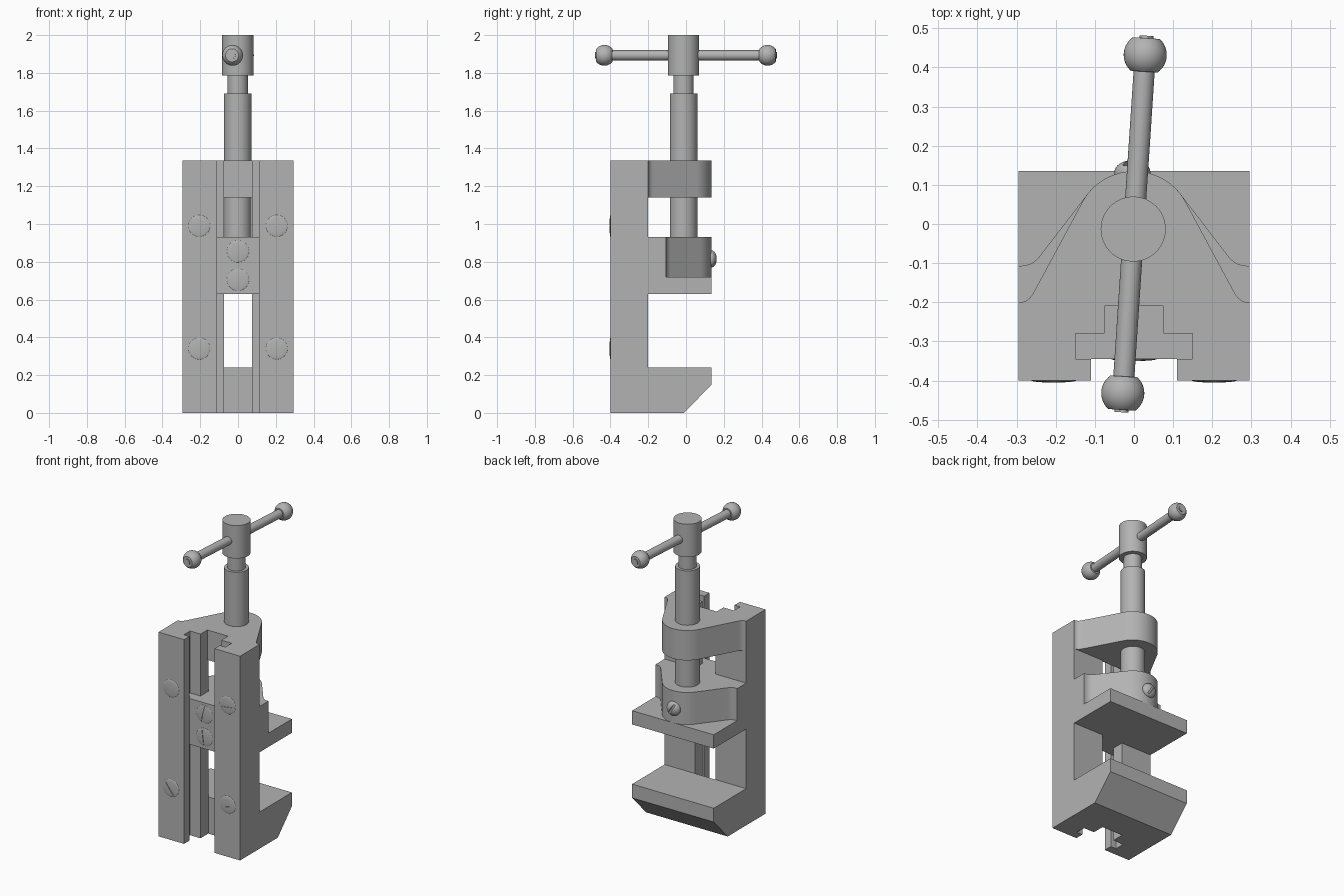
import bpy, bmesh
from math import pi, sin, cos, radians, acos, atan2, hypot, sqrt
from mathutils import Matrix, Vector

if "Cube" in bpy.data.objects:
    bpy.data.objects.remove(bpy.data.objects["Cube"], do_unlink=True)

steel = bpy.data.materials.new("steel_grey")
steel.use_nodes = True
GREY = (0.45, 0.45, 0.45, 1)
steel.diffuse_color = GREY
steel.node_tree.nodes["Principled BSDF"].inputs["Base Color"].default_value = GREY


def finish(name, bm, matrix=Matrix()):
    """Turn a bmesh into a named object, smooth with sharp edges kept."""
    bmesh.ops.recalc_face_normals(bm, faces=bm.faces)
    bm.transform(matrix)
    mesh = bpy.data.meshes.new(name)
    bm.to_mesh(mesh)
    bm.free()
    mesh.materials.append(steel)
    mesh.shade_smooth()
    mesh.set_sharp_from_angle(angle=radians(30))
    obj = bpy.data.objects.new(name, mesh)
    bpy.context.collection.objects.link(obj)
    return obj


def prism(name, points, low, high, axis="z"):
    """Extrude an outline: (x, y) along z, or (y, z) along x."""
    bm = bmesh.new()
    place = (lambda p: (p[0], p[1], low)) if axis == "z" else (lambda p: (low, p[0], p[1]))
    face = bm.faces.new([bm.verts.new(place(p)) for p in points])
    ext = bmesh.ops.extrude_face_region(bm, geom=[face])
    move = Vector((0, 0, high - low)) if axis == "z" else Vector((high - low, 0, 0))
    bmesh.ops.translate(bm, vec=move, verts=[v for v in ext["geom"] if isinstance(v, bmesh.types.BMVert)])
    return finish(name, bm)


def lathe(name, profile, matrix, steps=48):
    """Revolve (radius, height) points about the local z axis."""
    bm = bmesh.new()
    verts = [bm.verts.new((r, 0, h)) for r, h in profile]
    edges = [bm.edges.new(pair) for pair in zip(verts, verts[1:])]
    bmesh.ops.spin(bm, geom=verts + edges, axis=(0, 0, 1), cent=(0, 0, 0),
                   angle=2 * pi, steps=steps)
    bmesh.ops.remove_doubles(bm, verts=bm.verts, dist=1e-5)
    return finish(name, bm, matrix)


def slotted_screw(name, location, turn, radius, height, slot_width, slot_depth, back=False):
    """Domed head with a straight slot cut across it."""
    frame = (Matrix.Translation(location) @ Matrix.Rotation(-pi / 2 if back else pi / 2, 4, "X")
             @ Matrix.Rotation(radians(turn), 4, "Z"))
    dome = [(radius * cos(i * pi / 16), height * sin(i * pi / 16)) for i in range(8)]
    profile = [(0, -0.02), (radius, -0.02)] + dome + [(0, height)]
    head = lathe(name, profile, frame, 40)
    bm = bmesh.new()
    bmesh.ops.create_cube(bm, size=1, matrix=Matrix.Translation((0, 0, height - slot_depth + 0.05))
                          @ Matrix.Diagonal((radius * 3, slot_width, 0.1, 1)))
    cutter = finish("slot_cutter", bm, frame)
    cutter.hide_render = True
    cut = head.modifiers.new("slot", "BOOLEAN")
    cut.operation, cut.object, cut.solver = "DIFFERENCE", cutter, "EXACT"
    bpy.context.view_layer.update()
    graph = bpy.context.evaluated_depsgraph_get()
    mesh = bpy.data.meshes.new_from_object(head.evaluated_get(graph))
    head.modifiers.clear()
    head.data = mesh
    mesh.set_sharp_from_angle(angle=radians(30))
    bpy.data.objects.remove(cutter, do_unlink=True)


HALF = 0.295      # half width of the body
BACK = -0.20      # rear face of the column
AXIS = -0.015     # y of the screw axis


def lug(name, corner_x, y, low, high):
    """Rounded hub joined by tangent flanks to the full body width."""
    hub = 0.15
    dx, dy = corner_x, y - AXIS
    start = atan2(dy, dx) + acos(hub / hypot(dx, dy))
    arc = [(hub * cos(start + (pi - 2 * start) * i / 24),
            AXIS + hub * sin(start + (pi - 2 * start) * i / 24)) for i in range(25)]
    # soft fillet where the flank meets the body
    corner, edge = Vector((corner_x, y)), Vector((HALF - 0.003, y))
    flank = corner + (Vector(arc[0]) - corner).normalized() * 0.03
    right = [(1 - t) ** 2 * edge + 2 * t * (1 - t) * corner + t * t * flank
             for t in (i / 6 for i in range(7))]
    left = [(-p.x, p.y) for p in reversed(right)]
    base = BACK - 0.01 if y == BACK else BACK
    outline = [(HALF, base), (HALF, y)] + [tuple(p) for p in right] + arc + left
    prism(name, outline + [(-HALF, y), (-HALF, base)], low, high)


# Two rails that leave a T-shaped slot between them
rail = [(HALF, -0.4), (HALF, BACK), (0.075, BACK), (0.075, -0.28),
        (0.15, -0.28), (0.15, -0.345), (0.11, -0.345), (0.11, -0.4)]
prism("left_rail", rail, 0, 1.335)
prism("right_rail", [(-x, y) for x, y in rail], 0, 1.335)

# Fixed jaw with a chamfered nose, and the upper screw lug
prism("fixed_jaw", [(BACK, 0), (-0.01, 0), (0.135, 0.15), (0.135, 0.24), (BACK, 0.24)],
      -HALF, HALF, "x")
lug("screw_lug", 0.27, BACK, 1.14, 1.335)

# Sliding jaw: plate, boss and the T-shaped guide
prism("sliding_jaw_plate", [(BACK, 0.63), (0.135, 0.63), (0.135, 0.72), (BACK, 0.72)],
      -HALF, HALF, "x")
lug("sliding_jaw_boss", 0.26, -0.107, 0.72, 0.93)
guide = [(0.15, -0.345), (0.15, -0.28), (0.075, -0.28), (0.075, BACK)]
prism("sliding_jaw_guide", guide + [(-x, y) for x, y in reversed(guide)], 0.63, 0.93)

# Spindle with its neck and head
spindle = [(0, 0.75), (0.073, 0.75), (0.073, 1.69), (0.054, 1.69), (0.054, 1.785),
           (0.083, 1.785), (0.083, 2.0), (0, 2.0)]
lathe("spindle", spindle, Matrix.Translation((-0.002, AXIS + 0.002, 0)), 64)

# Tommy bar with truncated ball ends and small riveted tips
ball, centre = 0.055, 0.433
angles = [radians(-51 + 102 * i / 14) for i in range(15)]
half_bar = [(0.027, centre - 0.043)]
half_bar += [(ball * cos(a), centre + ball * sin(a)) for a in angles]
half_bar += [(0.018, centre + 0.043), (0.018, 0.482), (0, 0.482)]
bar = [(r, -h) for r, h in reversed(half_bar)] + half_bar
lathe("tommy_bar", bar, Matrix.Translation((0, 0, 1.893))
      @ Matrix.Rotation(radians(-3.8), 4, "Z") @ Matrix.Rotation(-pi / 2, 4, "X"))

# Shallow slotted screws on the front
for label, x, z, turn in (("upper_right", -0.205, 0.99, 15), ("upper_left", 0.205, 0.99, 7),
                          ("lower_right", -0.205, 0.34, -53), ("lower_left", 0.205, 0.34, 15)):
    slotted_screw(label + "_screw", (x, -0.4, z), turn, 0.057, 0.005, 0.022, 0.004)
for label, z, turn in (("upper", 0.855, 76), ("lower", 0.705, 97)):
    slotted_screw(label + "_guide_screw", (0, -0.345, z), turn, 0.058, 0.005, 0.022, 0.004)

# Round-headed retaining screw on the sliding boss
slotted_screw("retaining_screw", (-0.004, 0.133, 0.815), 60, 0.046, 0.03, 0.014, 0.014, back=True)
